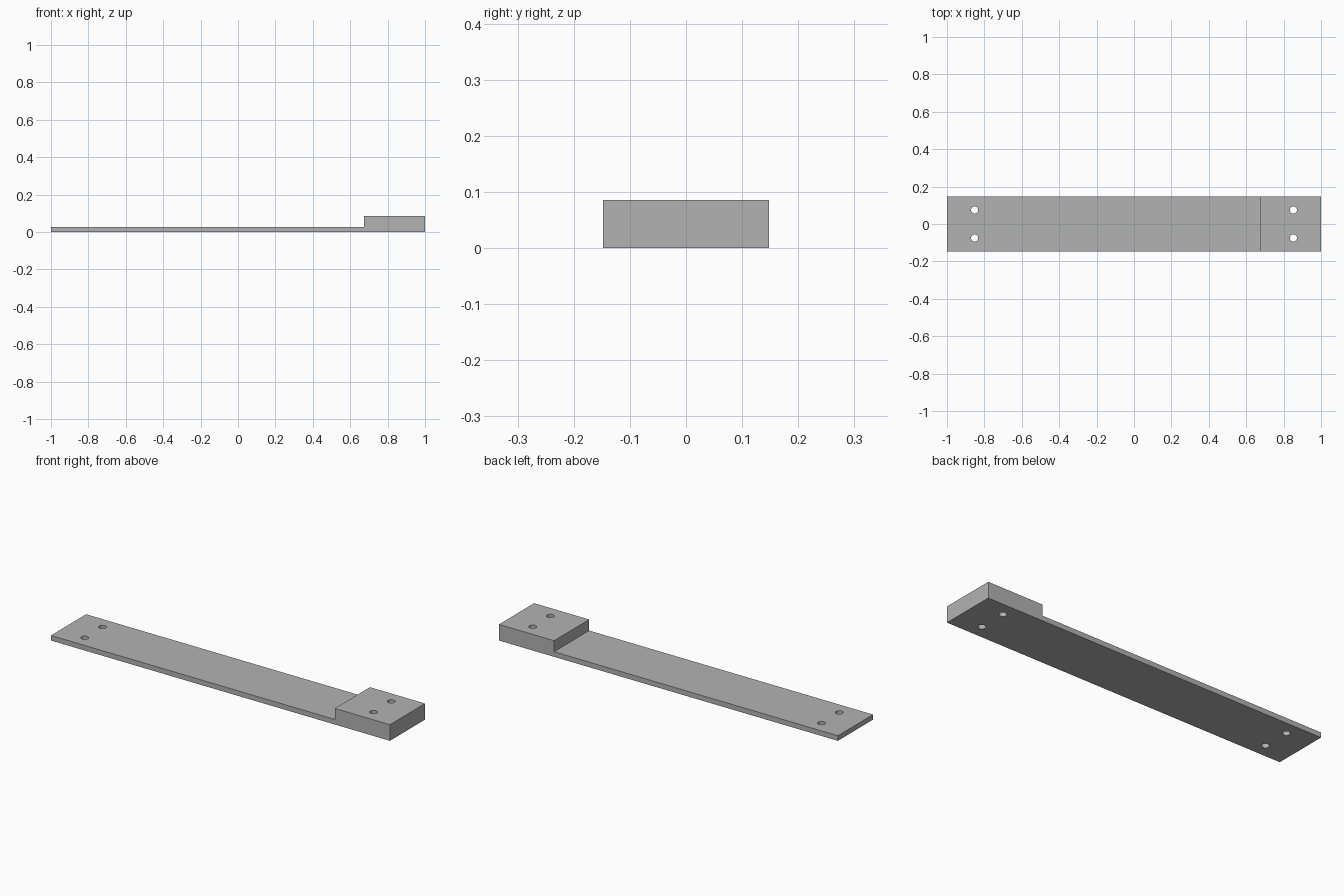
import bpy
import bmesh
import math

cube = bpy.data.objects.get("Cube")
if cube:
    bpy.data.objects.remove(cube, do_unlink=True)

HALF_WIDTH = 0.148
PLATE_TOP, BLOCK_TOP = 0.027, 0.086
BLOCK_START = 0.675
HOLE_X, HOLE_Y, HOLE_RADIUS = 0.852, 0.075, 0.019

grey = bpy.data.materials.new("plain grey")
grey.use_nodes = True
colour = (0.45, 0.45, 0.45, 1)
grey.diffuse_color = colour
grey.node_tree.nodes["Principled BSDF"].inputs["Base Color"].default_value = colour


def add_object(name, bm):
    bmesh.ops.recalc_face_normals(bm, faces=bm.faces)
    mesh = bpy.data.meshes.new(name)
    bm.to_mesh(mesh)
    bm.free()
    mesh.materials.append(grey)
    obj = bpy.data.objects.new(name, mesh)
    bpy.context.collection.objects.link(obj)
    return obj


# Stepped bar: side profile extruded across the width
profile = [(-1, 0), (1, 0), (1, BLOCK_TOP), (BLOCK_START, BLOCK_TOP),
           (BLOCK_START, PLATE_TOP), (-1, PLATE_TOP)]
bm = bmesh.new()
side = bm.faces.new([bm.verts.new((x, -HALF_WIDTH, z)) for x, z in profile])
extruded = bmesh.ops.extrude_face_region(bm, geom=[side])["geom"]
bmesh.ops.translate(bm, vec=(0, 2 * HALF_WIDTH, 0),
                    verts=[v for v in extruded if isinstance(v, bmesh.types.BMVert)])
bar = add_object("stepped_mounting_bar", bm)

# Screw holes: a pair through each end
bm = bmesh.new()
for sx in (-1, 1):
    for sy in (-1, 1):
        made = bmesh.ops.create_cone(bm, cap_ends=True, segments=32, depth=0.4,
                                     radius1=HOLE_RADIUS, radius2=HOLE_RADIUS)
        bmesh.ops.translate(bm, vec=(sx * HOLE_X, sy * HOLE_Y, 0), verts=made["verts"])
cutter = add_object("screw_hole_cutter", bm)
cutter.hide_render = True

cut = bar.modifiers.new("screw holes", "BOOLEAN")
cut.operation = "DIFFERENCE"
cut.solver = "EXACT"
cut.object = cutter

# Apply the cut and keep only the finished bar
bpy.ops.object.select_all(action="DESELECT")
bar.select_set(True)
bpy.context.view_layer.objects.active = bar
bpy.ops.object.modifier_apply(modifier=cut.name)
bpy.data.objects.remove(cutter, do_unlink=True)
bpy.ops.object.shade_smooth_by_angle(angle=math.radians(30))
